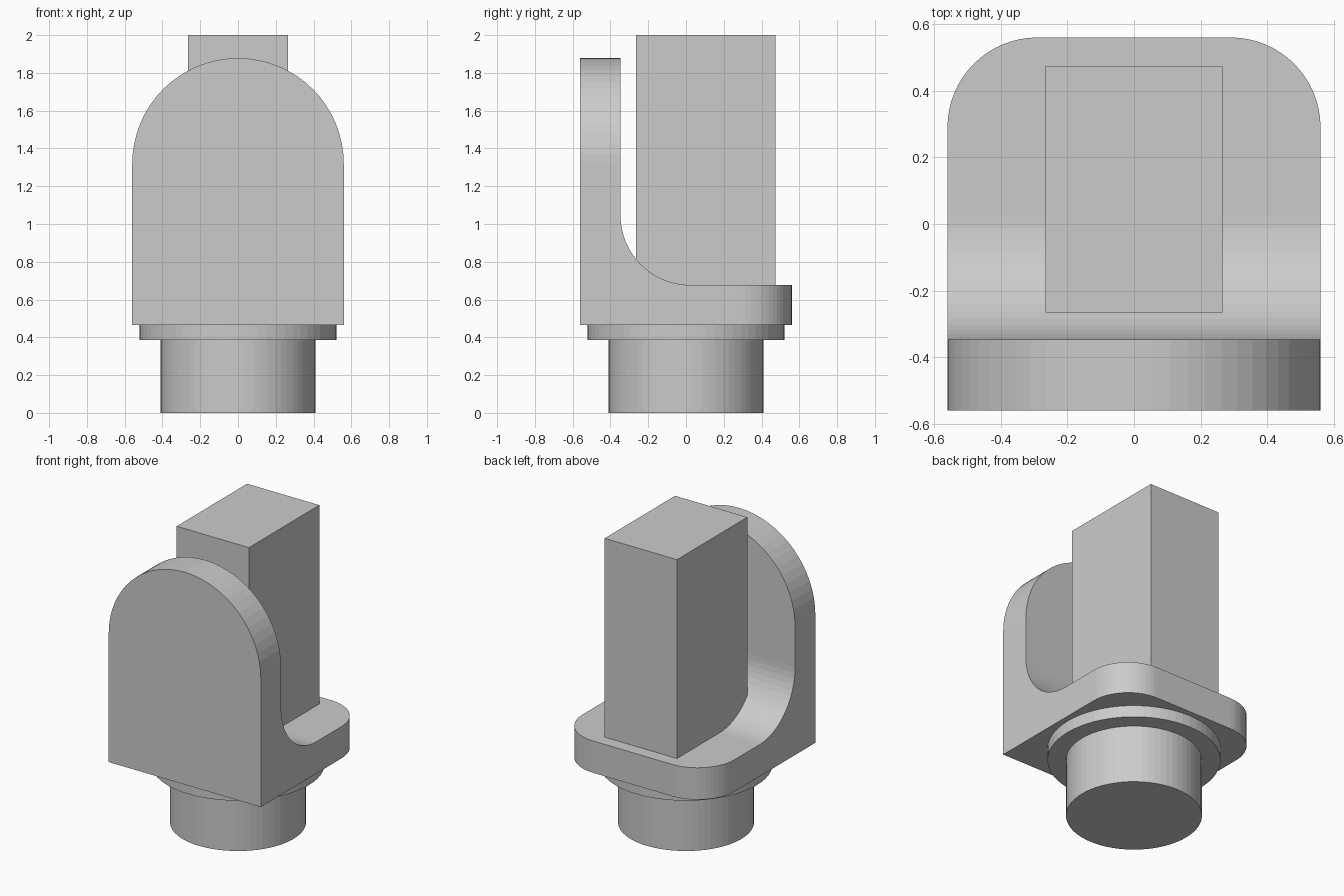
import bpy, bmesh

cube = bpy.data.objects.get("Cube")
if cube:
    bpy.data.objects.remove(cube, do_unlink=True)

grey = bpy.data.materials.new("plain grey")
grey.use_nodes = True
colour = (0.6, 0.6, 0.6, 1)
grey.diffuse_color = colour
grey.node_tree.nodes["Principled BSDF"].inputs["Base Color"].default_value = colour

HALF = 0.56           # half width of the bracket
FLOOR, SHELF, TOP = 0.465, 0.677, 1.878
WALL = -0.347         # inner face of the upright wall


def add_object(name, bm):
    bmesh.ops.recalc_face_normals(bm, faces=bm.faces[:])
    mesh = bpy.data.meshes.new(name)
    bm.to_mesh(mesh)
    bm.free()
    mesh.materials.append(grey)
    obj = bpy.data.objects.new(name, mesh)
    bpy.context.collection.objects.link(obj)
    return obj


def round_edges(bm, test, radius, segments):
    """Round every edge whose two ends both pass the test."""
    edges = [e for e in bm.edges if all(test(v.co) for v in e.verts)]
    bmesh.ops.bevel(bm, geom=edges, offset=radius, offset_type='OFFSET',
                    segments=segments, profile=0.5, affect='EDGES',
                    clamp_overlap=False)


def near(a, b):
    return abs(a - b) < 0.001


def cylinder(name, radius, low, high):
    bm = bmesh.new()
    bmesh.ops.create_cone(bm, cap_ends=True, segments=64, radius1=radius,
                          radius2=radius, depth=high - low)
    bmesh.ops.translate(bm, verts=bm.verts[:], vec=(0, 0, (low + high) / 2))
    return add_object(name, bm)


# Round peg and collar under the bracket
cylinder("peg", 0.41, 0, 0.387)
cylinder("collar", 0.522, 0.387, FLOOR)

# L-shaped bracket: side profile extruded across the width
bm = bmesh.new()
profile = [(-HALF, FLOOR), (HALF, FLOOR), (HALF, SHELF),
           (WALL, SHELF), (WALL, TOP), (-HALF, TOP)]
side = bm.faces.new([bm.verts.new((-HALF, y, z)) for y, z in profile])
extruded = bmesh.ops.extrude_face_region(bm, geom=[side], use_keep_orig=True)
bmesh.ops.translate(bm, vec=(2 * HALF, 0, 0),
                    verts=[v for v in extruded["geom"] if isinstance(v, bmesh.types.BMVert)])
bmesh.ops.recalc_face_normals(bm, faces=bm.faces[:])

# Inner fillet, rounded back corners and arched wall top
round_edges(bm, lambda c: near(c.y, WALL) and near(c.z, SHELF), 0.37, 16)
for s in (-1, 1):
    round_edges(bm, lambda c: near(c.y, HALF) and near(c.x, s * HALF), 0.27, 16)
for s in (-1, 1):
    round_edges(bm, lambda c: near(c.z, TOP) and near(c.x, s * HALF), HALF - 0.0002, 16)
bmesh.ops.remove_doubles(bm, verts=bm.verts[:], dist=0.001)
add_object("bracket", bm)

# Upright rectangular block standing on the shelf
bm = bmesh.new()
bmesh.ops.create_cube(bm, size=1)
bmesh.ops.scale(bm, verts=bm.verts[:], vec=(0.532, 0.74, 2 - SHELF))
bmesh.ops.translate(bm, verts=bm.verts[:], vec=(0, 0.105, 1 + SHELF / 2))
add_object("block", bm)
